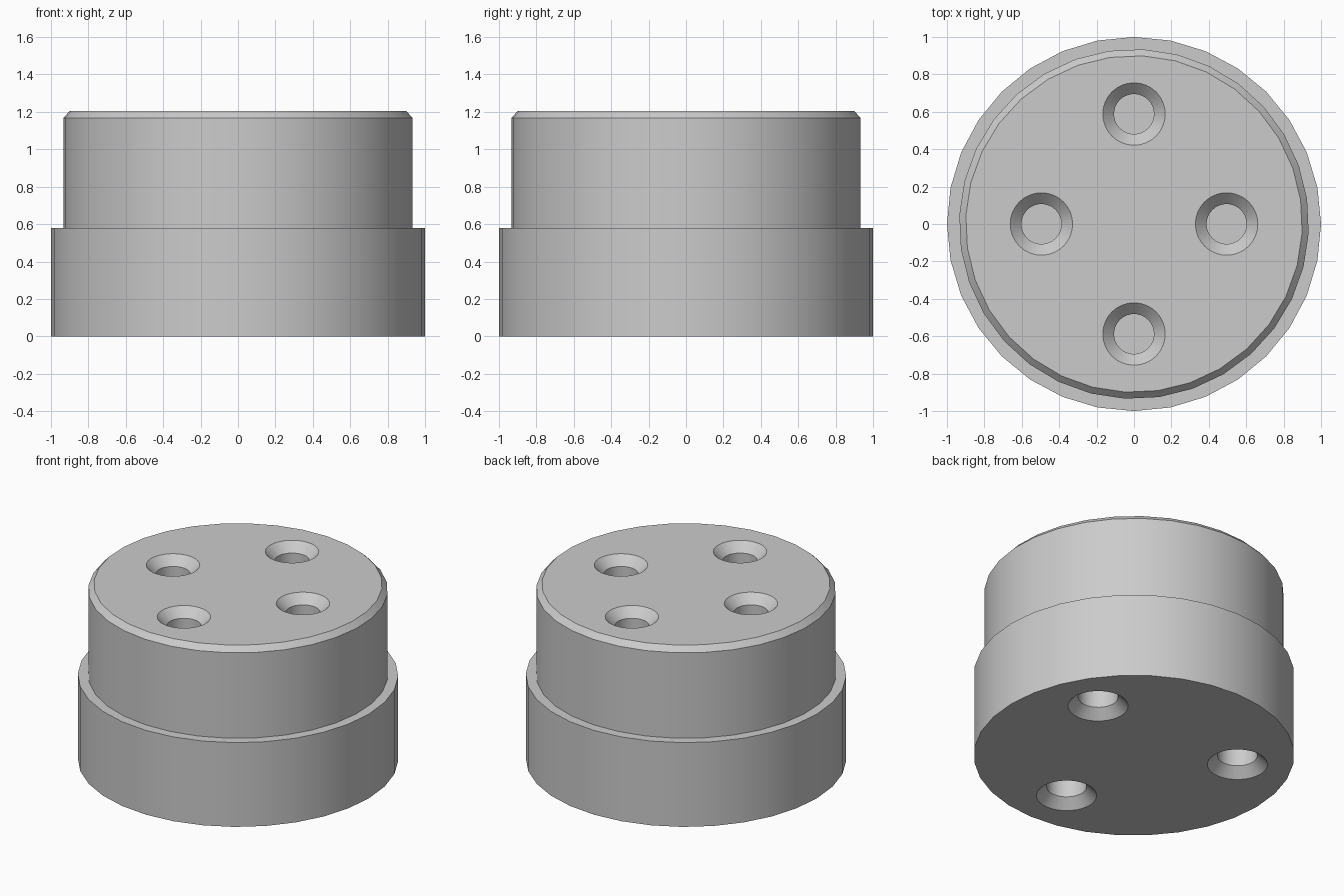
import bpy
import math

cube = bpy.data.objects.get("Cube")
if cube:
    bpy.data.objects.remove(cube, do_unlink=True)

grey = bpy.data.materials.new("plain_grey")
grey.use_nodes = True
grey.diffuse_color = (0.6, 0.6, 0.6, 1)
grey.node_tree.nodes["Principled BSDF"].inputs["Base Color"].default_value = (0.6, 0.6, 0.6, 1)


def lathe(name, profile, centre=(0, 0), sides=32, turn=0):
    """Closed solid of revolution from (radius, height) points."""
    verts, faces = [], []
    for radius, z in profile:
        for i in range(sides):
            a = turn + math.tau * i / sides
            verts.append((centre[0] + radius * math.cos(a), centre[1] + radius * math.sin(a), z))
    for k in range(len(profile) - 1):
        for i in range(sides):
            j = (i + 1) % sides
            faces.append((k * sides + i, k * sides + j, (k + 1) * sides + j, (k + 1) * sides + i))
    last = (len(profile) - 1) * sides
    faces.append(tuple(reversed(range(sides))))
    faces.append(tuple(range(last, last + sides)))
    mesh = bpy.data.meshes.new(name)
    mesh.from_pydata(verts, [], faces)
    mesh.materials.append(grey)
    obj = bpy.data.objects.new(name, mesh)
    bpy.context.collection.objects.link(obj)
    return obj


def drill(body, cutters):
    """Cut the holes, apply them, and shade the result."""
    bpy.context.view_layer.objects.active = body
    for cutter in cutters:
        mod = body.modifiers.new("hole", 'BOOLEAN')
        mod.operation = 'DIFFERENCE'
        mod.solver = 'EXACT'
        mod.object = cutter
        bpy.ops.object.modifier_apply(modifier=mod.name)
        bpy.data.objects.remove(cutter, do_unlink=True)
    bpy.ops.object.select_all(action='DESELECT')
    body.select_set(True)
    bpy.ops.object.shade_smooth_by_angle(angle=math.radians(30))


JOINT, TOP = 0.58, 1.205

# Wide lower drum with three countersunk holes underneath
base_drum = lathe("base_drum", [(1, 0), (1, JOINT)])
holes = []
for degrees in (30, 150, 270):
    a = math.radians(degrees)
    holes.append(lathe("base_hole", [(0.198, -0.01), (0.125, 0.063), (0.125, 0.5)],
                       (0.655 * math.cos(a), 0.655 * math.sin(a))))
drill(base_drum, holes)

# Narrower upper drum with a chamfered rim and four countersunk holes
upper_drum = lathe("upper_drum", [(0.935, JOINT), (0.935, 1.168), (0.9, TOP)],
                   turn=math.radians(-3))
holes = [lathe("upper_hole", [(0.107, 0.68), (0.107, TOP - 0.06), (0.177, TOP + 0.01)], spot)
         for spot in ((0.495, 0), (-0.495, 0), (0, 0.588), (0, -0.588))]
drill(upper_drum, holes)
